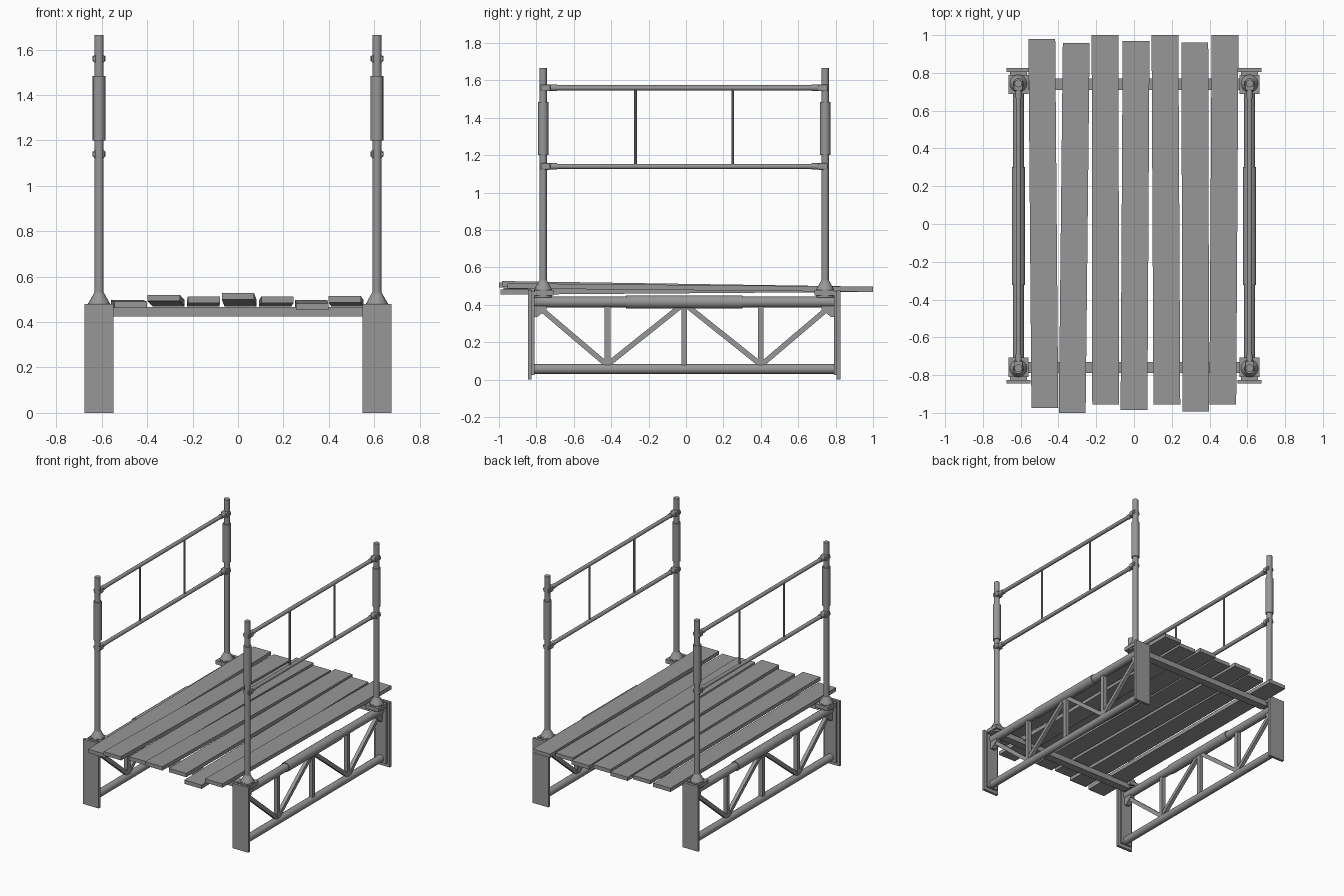
import bpy, bmesh, math
from mathutils import Vector

if "Cube" in bpy.data.objects:
    bpy.data.objects.remove(bpy.data.objects["Cube"])

CY = -0.01          # truss centre in y
PX = 0.612          # side frame position in x
HY = 0.754          # post half spacing in y

# dark weathered grey for every part
grey = bpy.data.materials.new("dark_grey")
grey.diffuse_color = (0.31, 0.31, 0.31, 1)
grey.use_nodes = True
grey.node_tree.nodes["Principled BSDF"].inputs["Base Color"].default_value = grey.diffuse_color


def mesh_obj(name, verts, faces):
    me = bpy.data.meshes.new(name)
    me.from_pydata(verts, [], faces)
    bm = bmesh.new()
    bm.from_mesh(me)
    bmesh.ops.recalc_face_normals(bm, faces=bm.faces)
    bm.to_mesh(me)
    bm.free()
    me.materials.append(grey)
    ob = bpy.data.objects.new(name, me)
    bpy.context.collection.objects.link(ob)
    return ob


def prism(name, bottom, top):
    n = len(bottom)
    faces = [tuple(range(n)), tuple(range(n, 2 * n))]
    faces += [(i, (i + 1) % n, (i + 1) % n + n, i + n) for i in range(n)]
    return mesh_obj(name, list(bottom) + list(top), faces)


def box(name, x0, x1, y0, y1, z0, z1, bevel=0):
    c = [(x0, y0), (x1, y0), (x1, y1), (x0, y1)]
    ob = prism(name, [(x, y, z0) for x, y in c], [(x, y, z1) for x, y in c])
    if bevel:
        m = ob.modifiers.new("bevel", 'BEVEL')
        m.width, m.segments = bevel, 2
    return ob


def tube(name, a, b, r, r2=None, n=16):
    a, b = Vector(a), Vector(b)
    d = b - a
    bpy.ops.mesh.primitive_cone_add(vertices=n, radius1=r, radius2=r if r2 is None else r2,
                                    depth=d.length, location=(a + b) / 2,
                                    rotation=d.to_track_quat('Z', 'Y').to_euler())
    ob = bpy.context.object
    ob.name = name
    ob.data.materials.append(grey)
    bpy.ops.object.shade_smooth_by_angle(angle=math.radians(35))
    return ob


def yz_bar(name, x, p, q, w, depth):
    # flat bar in the y-z plane between two (y, z) points
    p, q = Vector(p), Vector(q)
    d = (q - p).normalized()
    n = Vector((-d.y, d.x)) * w / 2
    c = [p + n, q + n, q - n, p - n]
    return prism(name, [(x - depth / 2, v.x, v.y) for v in c], [(x + depth / 2, v.x, v.y) for v in c])


for s, side in ((-1, "left"), (1, "right")):
    x = s * PX
    # truss chords and centre sleeve
    tube(f"{side}_top_chord", (x, CY - 0.81, 0.415), (x, CY + 0.81, 0.415), 0.029)
    tube(f"{side}_chord_sleeve", (x, CY - 0.312, 0.415), (x, CY + 0.312, 0.415), 0.035)
    tube(f"{side}_bottom_chord", (x, CY - 0.81, 0.057), (x, CY + 0.81, 0.057), 0.027)
    # truss uprights
    for k in (-1, 0, 1):
        yz_bar(f"{side}_truss_upright", x, (CY + k * 0.41, 0.06), (CY + k * 0.41, 0.41), 0.03, 0.03)
    # guard rails and thin balusters
    for z in (1.14, 1.56):
        tube(f"{side}_rail", (x, CY - HY, z), (x, CY + HY, z), 0.014)
    for y in (-0.27, 0.25):
        tube(f"{side}_baluster", (x, y, 1.14), (x, y, 1.56), 0.007, n=8)

    for t, end in ((-1, "front"), (1, "back")):
        nm = f"{side}_{end}"
        Y = lambda v: CY + t * v
        # truss diagonals
        yz_bar(nm + "_outer_diagonal", x, (Y(0.785), 0.395), (Y(0.42), 0.085), 0.028, 0.026)
        yz_bar(nm + "_inner_diagonal", x, (Y(0.41), 0.08), (Y(0.015), 0.395), 0.028, 0.026)
        # corner gusset
        g = [(Y(0.81), 0.40), (Y(0.735), 0.40), (Y(0.735), 0.375), (Y(0.785), 0.335), (Y(0.81), 0.335)]
        prism(nm + "_gusset", [(x - 0.018, *p) for p in g], [(x + 0.018, *p) for p in g])
        # end plate and its backing plate
        y0, y1, y2 = sorted((Y(0.835), Y(0.815))), sorted((Y(0.815), Y(0.80))), sorted((Y(0.80), Y(0.698)))
        box(nm + "_end_plate", x - 0.064, x + 0.064, *y0, 0, 0.48)
        box(nm + "_backing_plate", x - 0.045, x + 0.045, *y1, 0.025, 0.47)
        # post foot: flange, collar, cone
        box(nm + "_flange", x - 0.053, x + 0.053, *y2, 0.45, 0.478)
        tube(nm + "_foot_collar", (x, Y(HY), 0.44), (x, Y(HY), 0.485), 0.048)
        tube(nm + "_foot_cone", (x, Y(HY), 0.485), (x, Y(HY), 0.53), 0.046, 0.021)
        # post with sleeve
        tube(nm + "_post", (x, Y(HY), 0.45), (x, Y(HY), 1.665), 0.0205)
        tube(nm + "_post_sleeve", (x, Y(HY), 1.2), (x, Y(HY), 1.483), 0.028)
        # rail clamps
        for z in (1.14, 1.56):
            ya, yb = sorted((Y(0.768), Y(0.715)))
            box(nm + "_clamp", x - 0.024, x + 0.024, ya, yb, z - 0.018, z + 0.018, 0.006)
            tube(nm + "_clamp_socket", (x, Y(HY), z), (x, Y(0.68), z), 0.0175)
            tube(nm + "_clamp_bolt", (x - 0.029, Y(HY), z), (x + 0.029, Y(HY), z), 0.011, n=6)

# cross beams under the deck
for t, end in ((-1, "front"), (1, "back")):
    y = CY + t * 0.75
    box(end + "_cross_beam", -0.57, 0.57, y - 0.03, y + 0.03, 0.425, 0.466)

# deck planks: front x, front y, front top z, back x, back y
planks = [(-0.472, -0.975, 0.490, -0.488, 0.979), (-0.327, -1.0, 0.520, -0.306, 0.957),
          (-0.150, -0.955, 0.513, -0.153, 1.0), (0.0, -0.985, 0.527, 0.011, 0.968),
          (0.174, -0.955, 0.513, 0.164, 1.0), (0.327, -0.993, 0.482, 0.322, 0.962),
          (0.470, -0.955, 0.515, 0.482, 1.0)]
W, T, ZB = 0.071, 0.028, 0.497
for i, (fx, fy, fz, bx, by) in enumerate(planks):
    top = [(fx - W, fy, fz), (fx + W, fy, fz), (bx + W, by, ZB), (bx - W, by, ZB)]
    prism(f"deck_plank_{i + 1}", [(a, b, c - T) for a, b, c in top], top)
